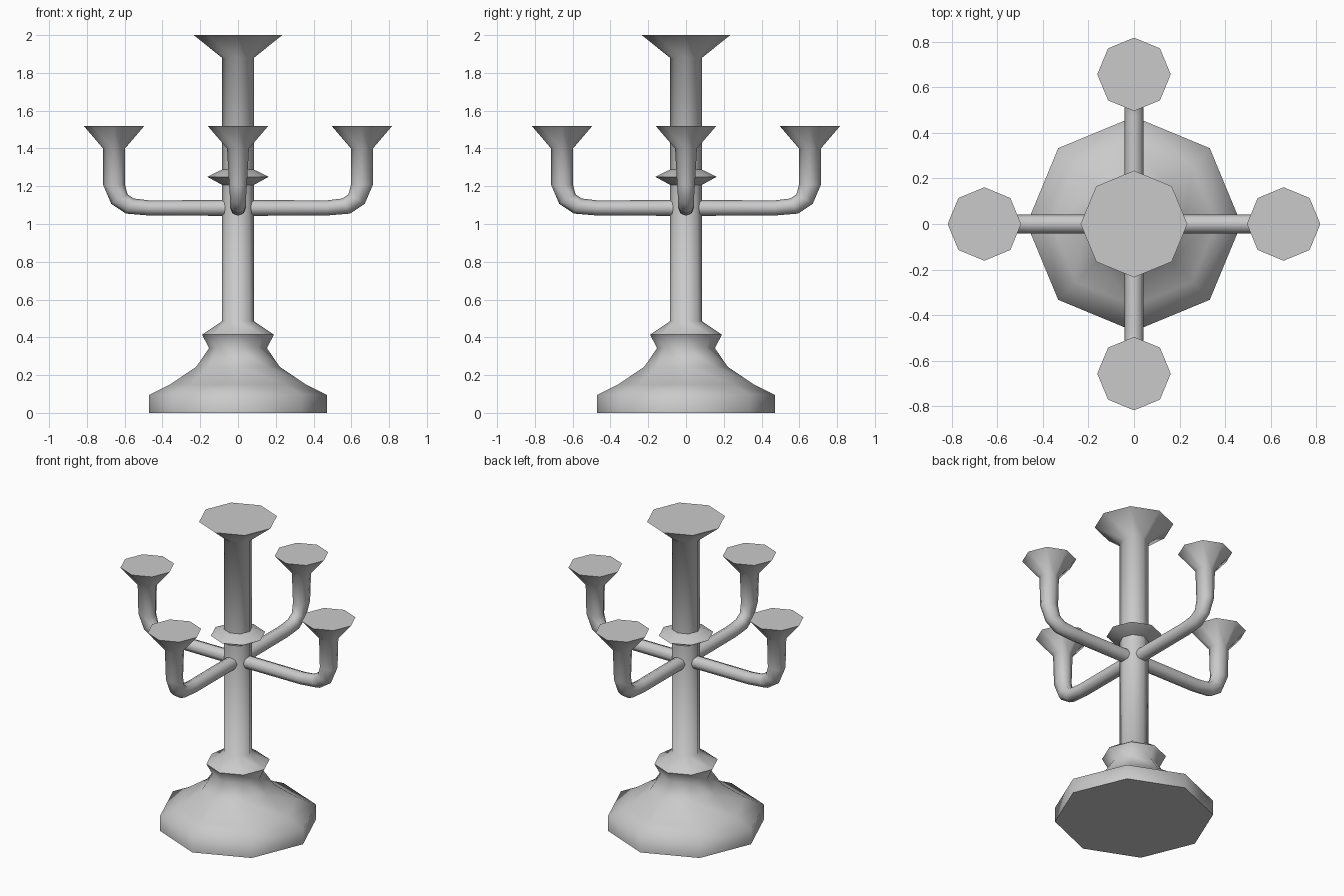
import bpy, bmesh
from math import sin, cos, pi, radians

cube = bpy.data.objects.get("Cube")
if cube:
    bpy.data.objects.remove(cube, do_unlink=True)

SIDES = 8

metal = bpy.data.materials.new("grey_metal")
metal.use_nodes = True
grey = (0.59, 0.59, 0.59, 1)
metal.diffuse_color = grey
metal.node_tree.nodes["Principled BSDF"].inputs["Base Color"].default_value = grey


def loft(name, rings, turn=0):
    """Skin octagonal rings (x, z, tilt in degrees, in-plane radius, side radius)."""
    bm = bmesh.new()
    loops = []
    for x, z, tilt, ru, rv in rings:
        t = radians(tilt)
        loop = []
        for i in range(SIDES):
            a = 2 * pi * i / SIDES
            u, v = ru * cos(a), rv * sin(a)
            loop.append(bm.verts.new((x - u * sin(t), v, z + u * cos(t))))
        loops.append(loop)
    for low, high in zip(loops, loops[1:]):
        for i in range(SIDES):
            j = (i + 1) % SIDES
            bm.faces.new((low[i], low[j], high[j], high[i]))
    bm.faces.new(loops[0])
    bm.faces.new(loops[-1])
    bmesh.ops.recalc_face_normals(bm, faces=bm.faces)
    mesh = bpy.data.meshes.new(name)
    bm.to_mesh(mesh)
    bm.free()
    mesh.materials.append(metal)
    obj = bpy.data.objects.new(name, mesh)
    obj.rotation_euler.z = turn
    bpy.context.collection.objects.link(obj)
    bpy.ops.object.select_all(action='DESELECT')
    obj.select_set(True)
    bpy.context.view_layer.objects.active = obj
    bpy.ops.object.shade_smooth_by_angle(angle=radians(62))
    return obj


def turned(name, profile):
    """Upright turned part from (radius, z) points."""
    return loft(name, [(0, z, 90, r, r) for r, z in profile])


# Foot, stem and central candle cup
turned("base_and_stem", [
    (0.47, 0), (0.47, 0.095), (0.36, 0.15), (0.22, 0.245), (0.153, 0.343),
    (0.19, 0.414), (0.085, 0.485), (0.085, 1.88), (0.234, 2.0)])

# Ring around the stem above the arms
turned("collar", [(0.08, 1.205), (0.163, 1.25), (0.08, 1.29)])

# Four bent arms, each ending in a flared cup
arm = [
    (0.0, 1.085, 0, 0.042, 0.042),
    (0.47, 1.085, 0, 0.04, 0.042),
    (0.572, 1.095, 28, 0.045, 0.042),
    (0.628, 1.132, 60, 0.05, 0.042),
    (0.656, 1.207, 90, 0.058, 0.047),
    (0.656, 1.40, 90, 0.058, 0.058),
    (0.656, 1.52, 90, 0.161, 0.161),
]
for k, side in enumerate(("left", "back", "right", "front")):
    loft(side + "_arm", arm, k * pi / 2)
